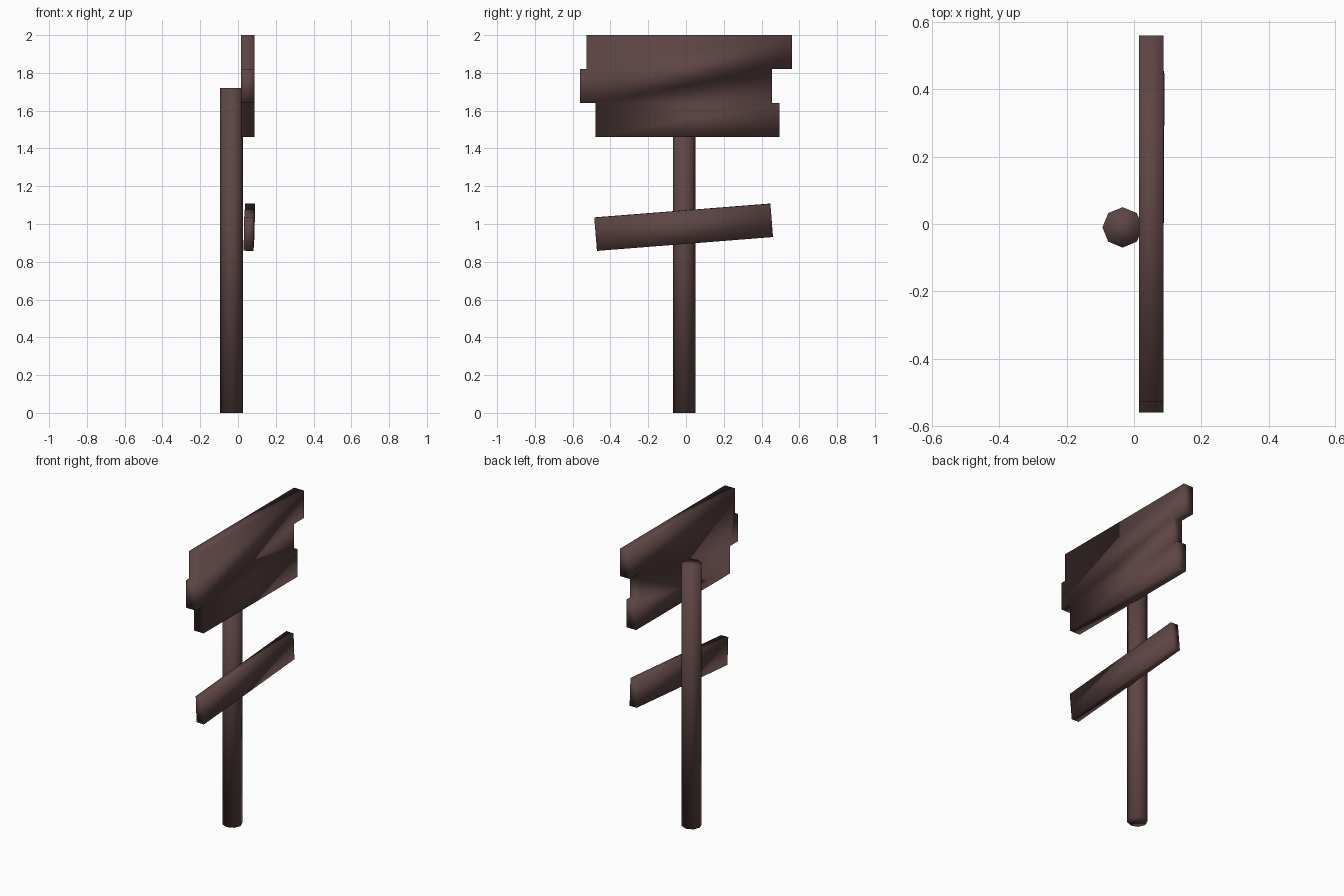
import bpy, bmesh, math
from mathutils import Matrix, Euler, Vector

if "Cube" in bpy.data.objects:
    bpy.data.objects.remove(bpy.data.objects["Cube"])

wood = bpy.data.materials.new("dark_brown_wood")
wood.diffuse_color = (0.11, 0.06, 0.058, 1)
wood.use_nodes = True
wood.node_tree.nodes["Principled BSDF"].inputs["Base Color"].default_value = wood.diffuse_color


def finish(bm, name):
    bmesh.ops.recalc_face_normals(bm, faces=bm.faces)
    for f in bm.faces:
        f.smooth = True
    me = bpy.data.meshes.new(name)
    bm.to_mesh(me)
    bm.free()
    me.materials.append(wood)
    ob = bpy.data.objects.new(name, me)
    bpy.context.collection.objects.link(ob)
    return ob


# Eight-sided post
bm = bmesh.new()
bmesh.ops.create_cone(bm, cap_ends=True, segments=8, radius1=0.06, radius2=0.06,
                      depth=1.72, matrix=Matrix.Translation((-0.034, -0.01, 0.86)))
finish(bm, "post")

# Main sign: three staggered planks as one stepped outline (y0, y1, z0, z1)
planks = [(-0.48, 0.495, 1.46, 1.64), (-0.56, 0.455, 1.64, 1.82), (-0.528, 0.56, 1.82, 2.0)]
right = [(y1, z) for _, y1, z0, z1 in planks for z in (z0, z1)]
left = [(y0, z) for y0, _, z0, z1 in reversed(planks) for z in (z1, z0)]
bm = bmesh.new()
face = bm.faces.new([bm.verts.new((0.015, y, z)) for y, z in right + left])
ext = bmesh.ops.extrude_face_region(bm, geom=[face], use_keep_orig=True)
bmesh.ops.translate(bm, vec=(0.072, 0, 0),
                    verts=[v for v in ext["geom"] if isinstance(v, bmesh.types.BMVert)])
finish(bm, "sign_board")

# Lower crooked plank
bm = bmesh.new()
rot = Euler((math.radians(4.5), math.radians(1.2), math.radians(-0.2))).to_matrix().to_4x4()
bmesh.ops.create_cube(bm, size=1, matrix=Matrix.Translation((0.06, -0.0125, 0.983)) @ rot
                      @ Matrix.Diagonal((0.053, 0.935, 0.177, 1)))
finish(bm, "lower_plank")
